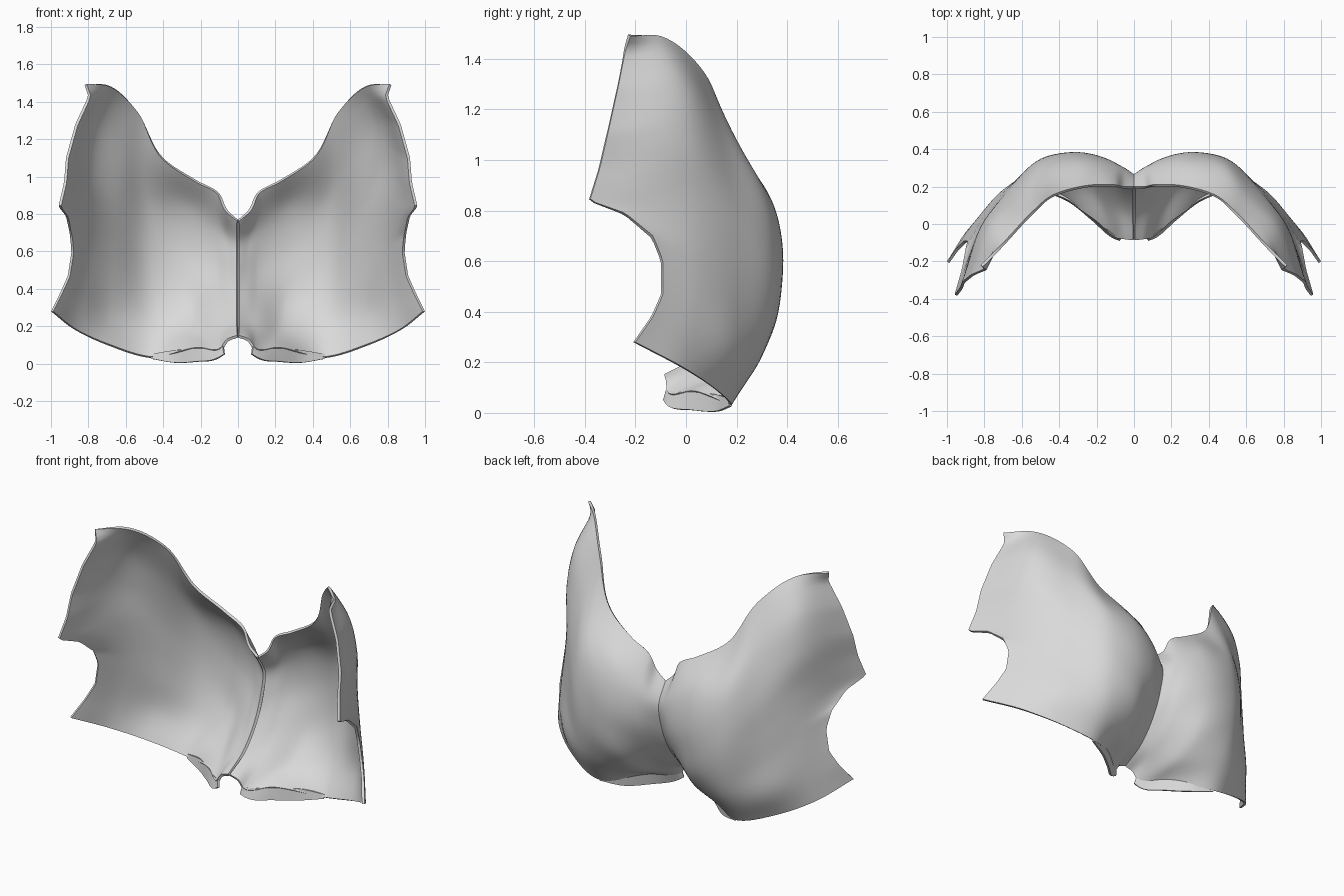
import bpy
import math
from mathutils import Vector

cube = bpy.data.objects.get("Cube")
if cube:
    bpy.data.objects.remove(cube, do_unlink=True)

grey = bpy.data.materials.new("light grey")
grey.use_nodes = True
grey.diffuse_color = (0.7, 0.7, 0.7, 1)
grey.node_tree.nodes["Principled BSDF"].inputs["Base Color"].default_value = (0.7, 0.7, 0.7, 1)


def resample(path, count):
    """Evenly spaced points along a polyline."""
    lengths = [0.0]
    for a, b in zip(path, path[1:]):
        lengths.append(lengths[-1] + (b - a).length)
    result, seg = [], 0
    for i in range(count):
        target = lengths[-1] * i / (count - 1)
        while seg < len(path) - 2 and lengths[seg + 1] < target:
            seg += 1
        span = max(lengths[seg + 1] - lengths[seg], 1e-9)
        result.append(path[seg].lerp(path[seg + 1], min(1, (target - lengths[seg]) / span)))
    return result


def spline(points, steps):
    """Smooth curve through the points, with knots spaced by distance."""
    p = [Vector(q) for q in points]
    p = [2 * p[0] - p[1]] + p + [2 * p[-1] - p[-2]]
    result = []
    for i in range(1, len(p) - 2):
        a, b, c, d = p[i - 1:i + 3]
        ab, bc, cd = (max((n - m).length, 1e-6) for m, n in ((a, b), (b, c), (c, d)))
        slope_b = ((b - a) / ab * bc + (c - b) / bc * ab) / (ab + bc) * bc
        slope_c = ((c - b) / bc * cd + (d - c) / cd * bc) / (bc + cd) * bc
        for k in range(steps):
            t = k / steps
            s = 1 - t
            result.append(b * (s * s * (1 + 2 * t)) + slope_b * (t * s * s)
                          + c * (t * t * (3 - 2 * t)) - slope_c * (t * t * s))
    return result + [p[-2]]


def loft(name, columns, steps, thickness):
    """Skin equal-length columns into a mirrored shell with crisp rims."""
    rows = [spline(row, steps) for row in zip(*columns)]
    width = len(rows[0])
    verts = [v for row in rows for v in row]
    faces = []
    for j in range(len(rows) - 1):
        for i in range(width - 1):
            k = j * width + i
            faces.append((k, k + width, k + width + 1, k + 1))
    mesh = bpy.data.meshes.new(name)
    mesh.from_pydata(verts, [], faces)
    mesh.materials.append(grey)
    obj = bpy.data.objects.new(name, mesh)
    bpy.context.collection.objects.link(obj)
    solid = obj.modifiers.new("thickness", "SOLIDIFY")
    solid.thickness = thickness
    solid.offset = -1
    mirror = obj.modifiers.new("mirror", "MIRROR")
    mirror.use_mirror_merge = False
    bpy.ops.object.select_all(action="DESELECT")
    obj.select_set(True)
    bpy.context.view_layer.objects.active = obj
    for modifier in ("thickness", "mirror"):
        bpy.ops.object.modifier_apply(modifier=modifier)
    bpy.ops.object.shade_smooth_by_angle(angle=math.radians(40))


# Ribs of one half, from the centre seam outwards, each from bottom to top
ribs = [
    [(0, -.08, .14), (0, .06, .22), (0, .17, .35), (0, .245, .52), (0, .265, .65), (0, .2, .77)],
    [(.05, -.075, .12), (.05, .08, .2), (.05, .21, .36), (.05, .285, .53), (.05, .295, .68),
     (.055, .2, .82)],
    [(.08, -.07, .08), (.1, .11, .19), (.1, .25, .36), (.1, .32, .53), (.1, .32, .7),
     (.1, .21, .91)],
    [(.22, .04, .075), (.23, .2, .16), (.25, .32, .3), (.26, .37, .48), (.26, .38, .63),
     (.25, .33, .84), (.22, .21, .98)],
    [(.46, .18, .03), (.46, .3, .23), (.47, .35, .43), (.47, .36, .62), (.46, .325, .85),
     (.4, .17, 1.1)],
    [(.7, .11, .1), (.69, .185, .25), (.67, .2, .45), (.66, .205, .62), (.65, .195, .85),
     (.61, .16, 1.08), (.54, .07, 1.35)],
    [(.87, -.01, .18), (.83, .04, .35), (.79, .06, .6), (.79, .03, .85), (.8, .015, 1.08),
     (.77, -.01, 1.28), (.7, -.1, 1.49)],
]
# Outer edge with the arm cut-out; kept straight between points for crisp corners
arm_edge = [(1, -.2, .28), (.95, -.13, .38), (.91, -.09, .47), (.89, -.09, .6), (.9, -.13, .7),
            (.92, -.24, .79), (.96, -.38, .84), (.93, -.34, .97), (.92, -.31, 1.1),
            (.87, -.27, 1.28), (.8, -.24, 1.43), (.82, -.22, 1.49)]

columns = [resample(spline(rib, 12), 50) for rib in ribs]
columns.append(resample([Vector(p) for p in arm_edge], 50))
loft("back_shell", columns, 8, 0.015)

# Small lip folded under the lower edge of each half, tapering into the shell
lip_bottom = [(.07, -.08, .05), (.1, -.07, .03), (.22, .03, .01), (.34, .125, .005), (.46, .18, .025)]
lip_top = [(.075, -.07, .09), (.1, -.05, .083), (.22, .045, .08), (.34, .135, .07), (.46, .185, .05)]
lip_columns = [resample([Vector(a), Vector(b)], 4) for a, b in zip(lip_bottom, lip_top)]
loft("lower_lip", lip_columns, 6, 0.012)
